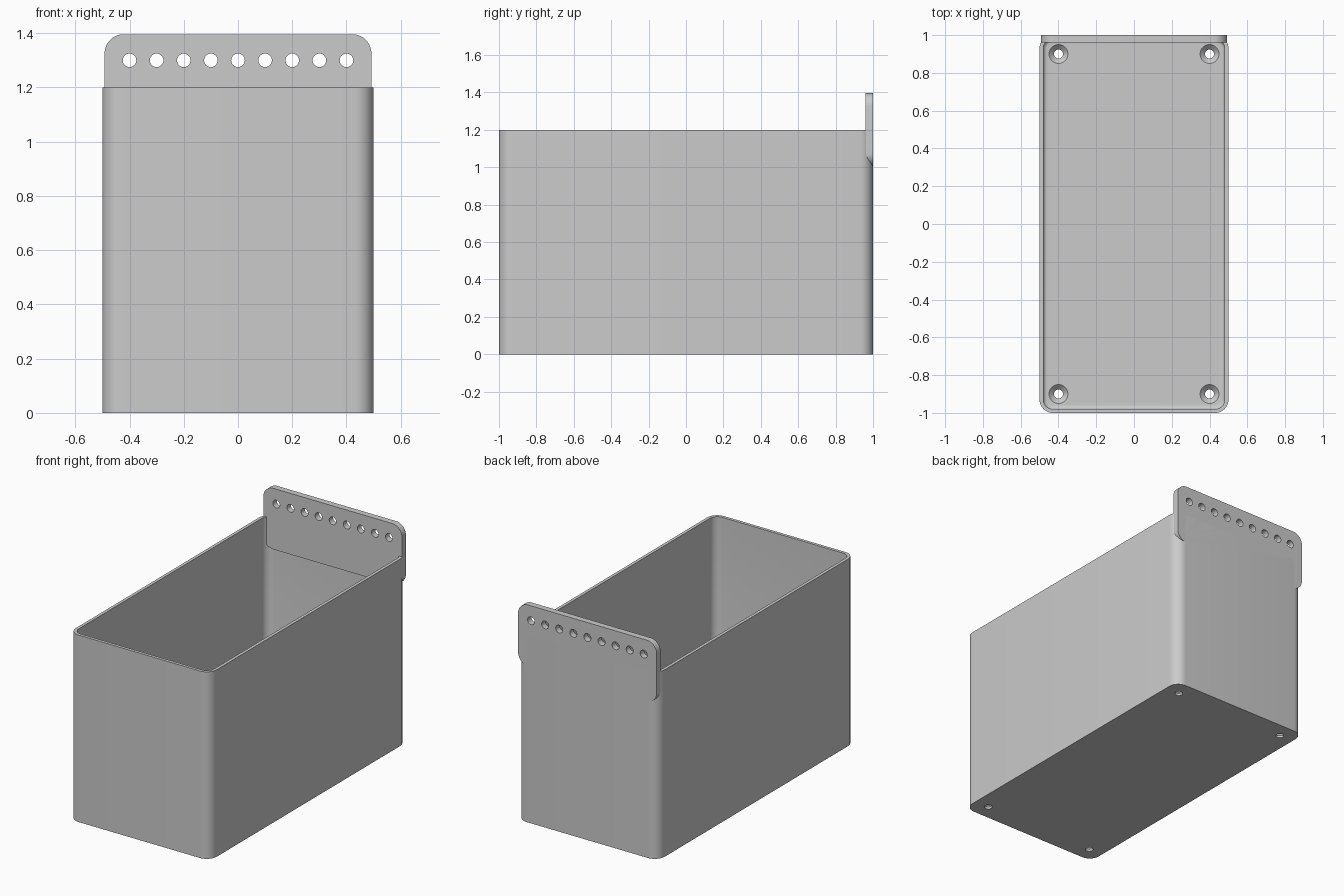
import bpy
import bmesh
from math import cos, sin, pi, radians

old = bpy.data.objects.get("Cube")
if old:
    bpy.data.objects.remove(old, do_unlink=True)

grey = bpy.data.materials.new("plain grey")
grey.use_nodes = True
colour = (0.6, 0.6, 0.6, 1)
grey.diffuse_color = colour
grey.node_tree.nodes["Principled BSDF"].inputs["Base Color"].default_value = colour


def rounded_rect(hx, hy, r, steps=10):
    """Outline of a rectangle with round corners, counter-clockwise."""
    pts = []
    for q, (sx, sy) in enumerate([(1, 1), (-1, 1), (-1, -1), (1, -1)]):
        for i in range(steps + 1):
            a = (q + i / steps) * pi / 2
            pts.append((sx * (hx - r) + r * cos(a), sy * (hy - r) + r * sin(a)))
    return pts


def circle(r, cx=0, cy=0, n=32):
    return [(cx + r * cos(2 * pi * i / n), cy + r * sin(2 * pi * i / n)) for i in range(n)]


def loft(name, layers, place=lambda x, y, h: (x, y, h)):
    """Solid through a stack of (outline, height) layers."""
    bm = bmesh.new()
    rings = [[bm.verts.new(place(x, y, h)) for x, y in pts] for pts, h in layers]
    for low, high in zip(rings, rings[1:]):
        for i in range(len(low)):
            j = (i + 1) % len(low)
            bm.faces.new((low[i], low[j], high[j], high[i]))
    bm.faces.new(rings[0][::-1])
    bm.faces.new(rings[-1])
    bmesh.ops.recalc_face_normals(bm, faces=bm.faces)
    mesh = bpy.data.meshes.new(name)
    bm.to_mesh(mesh)
    bm.free()
    mesh.materials.append(grey)
    obj = bpy.data.objects.new(name, mesh)
    bpy.context.collection.objects.link(obj)
    return obj


def select(obj):
    bpy.ops.object.select_all(action='DESELECT')
    obj.select_set(True)
    bpy.context.view_layer.objects.active = obj


def cut(obj, cutters):
    select(obj)
    for c in cutters:
        mod = obj.modifiers.new("cut", 'BOOLEAN')
        mod.operation = 'DIFFERENCE'
        mod.solver = 'EXACT'
        mod.object = c
        bpy.ops.object.modifier_apply(modifier=mod.name)
        bpy.data.objects.remove(c, do_unlink=True)


def smooth(obj):
    select(obj)
    bpy.ops.object.shade_smooth_by_angle(angle=radians(30))


# Open box with a small fillet around the floor
HEIGHT, WALL, FLOOR, FILLET = 1.2, 0.02, 0.04, 0.02
outer = rounded_rect(0.5, 1, 0.07)
box = loft("box", [(outer, 0), (outer, HEIGHT)])

layers = []
for i in range(6):
    a = i / 5 * pi / 2
    inset = WALL + FILLET * (1 - sin(a))
    layers.append((rounded_rect(0.5 - inset, 1 - inset, 0.07 - inset),
                   FLOOR + FILLET * (1 - cos(a))))
layers.append((rounded_rect(0.5 - WALL, 1 - WALL, 0.07 - WALL), HEIGHT + 0.1))
cutters = [loft("cavity_cutter", layers)]

# Countersunk screw holes in the floor corners
for sx in (-1, 1):
    for sy in (-1, 1):
        x, y = sx * 0.4, sy * 0.9
        cutters.append(loft("screw_hole_cutter", [
            (circle(0.024, x, y), -0.05), (circle(0.024, x, y), FLOOR - 0.026),
            (circle(0.05, x, y), FLOOR), (circle(0.05, x, y), FLOOR + 0.03)]))
cut(box, cutters)
smooth(box)


# Upright hanging plate on the back wall, with a row of holes
def upright(x, y, h):
    return (x, h, y + 1.2)


outline = rounded_rect(0.492, 0.196, 0.07)
plate = loft("hanging_plate", [(outline, 0.96), (outline, 1)], upright)
cut(plate, [loft("plate_hole_cutter",
                 [(circle(0.025, i * 0.1, 0.1), 0.9), (circle(0.025, i * 0.1, 0.1), 1.1)],
                 upright) for i in range(-4, 5)])
smooth(plate)
